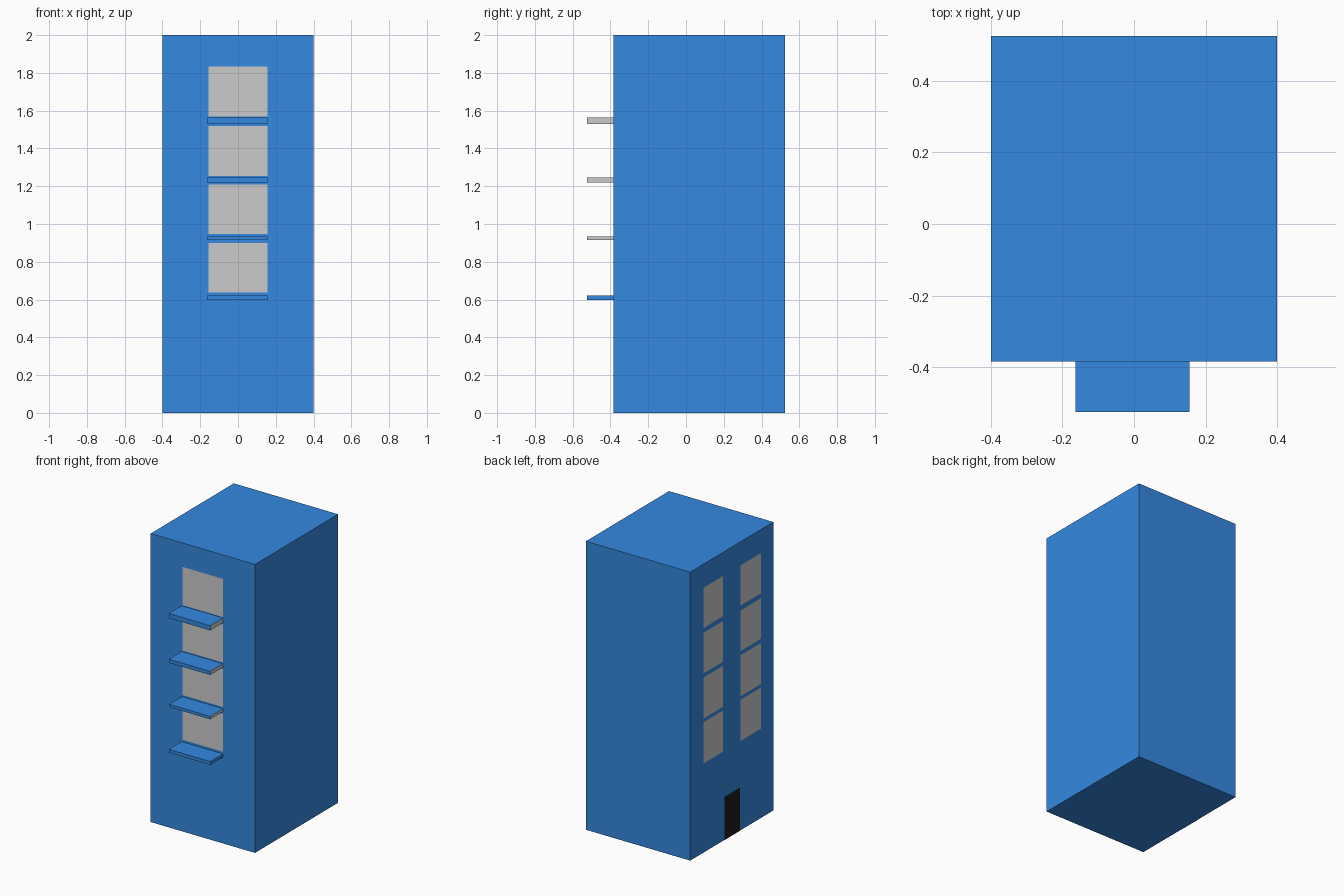
import bpy

if "Cube" in bpy.data.objects:
    bpy.data.objects.remove(bpy.data.objects["Cube"])

X0, X1 = -0.4, 0.4          # building width
Y0, Y1 = -0.385, 0.525      # building depth, balconies reach y = -0.525
HEIGHT = 2.0
EPS = 0.0015                # panels sit just proud of the wall


def material(name, color):
    m = bpy.data.materials.new(name)
    m.diffuse_color = (*color, 1)
    m.use_nodes = True
    m.node_tree.nodes["Principled BSDF"].inputs["Base Color"].default_value = m.diffuse_color
    return m


blue = material("blue_wall", (0.035, 0.25, 0.75))
black = material("black_door", (0.012, 0.012, 0.012))


def make(name, verts, faces, mat=None):
    me = bpy.data.meshes.new(name)
    me.from_pydata(verts, [], faces)
    if mat:
        me.materials.append(mat)
    ob = bpy.data.objects.new(name, me)
    bpy.context.collection.objects.link(ob)
    return ob


def box(name, xs, ys, zs, mat=None, skip=()):
    verts = [(x, y, z) for z in zs for y in ys for x in xs]
    sides = {"bottom": (0, 2, 3, 1), "top": (4, 5, 7, 6), "front": (0, 1, 5, 4),
             "back": (2, 6, 7, 3), "left": (0, 4, 6, 2), "right": (1, 3, 7, 5)}
    return make(name, verts, [f for k, f in sides.items() if k not in skip], mat)


def front_panel(name, x0, x1, z0, z1, mat=None):
    y = Y0 - EPS
    return make(name, [(x0, y, z0), (x1, y, z0), (x1, y, z1), (x0, y, z1)],
                [(0, 1, 2, 3)], mat)


def left_panel(name, y0, y1, z0, z1, mat=None):
    x = X0 - EPS
    return make(name, [(x, y1, z0), (x, y0, z0), (x, y0, z1), (x, y1, z1)],
                [(0, 1, 2, 3)], mat)


def right_cap(name, x, y0, y1, z0, z1):
    return make(name, [(x, y0, z0), (x, y1, z0), (x, y1, z1), (x, y0, z1)],
                [(0, 1, 2, 3)])


# Tower
box("building", (X0, X1), (Y0, Y1), (0, HEIGHT), blue)

# Front windows, one above each balcony
for i, (z0, z1) in enumerate([(0.637, 0.90), (0.947, 1.21), (1.255, 1.52), (1.57, 1.835)]):
    front_panel(f"front_window_{i + 1}", -0.155, 0.155, z0, z1)

# Balcony slabs; the upper three have a grey right end
for i, (z0, z1) in enumerate([(0.598, 0.621), (0.914, 0.934), (1.221, 1.246), (1.53, 1.563)]):
    xs, ys = (-0.163, 0.155), (-0.525, Y0)
    grey_end = i > 0
    box(f"balcony_{i + 1}", xs, ys, (z0, z1), blue,
        ("back", "right") if grey_end else ("back",))
    if grey_end:
        right_cap(f"balcony_end_{i + 1}", xs[1], *ys, z0, z1)

# Two columns of windows on the left wall
for c, (y0, y1) in enumerate([(-0.248, -0.023), (0.169, 0.382)]):
    for r, (z0, z1) in enumerate([(0.62, 0.905), (0.93, 1.215), (1.243, 1.525), (1.558, 1.837)]):
        left_panel(f"side_window_{c + 1}_{r + 1}", y0, y1, z0, z1)

# Door at the foot of the left wall
left_panel("door", -0.018, 0.152, 0, 0.30, black)
